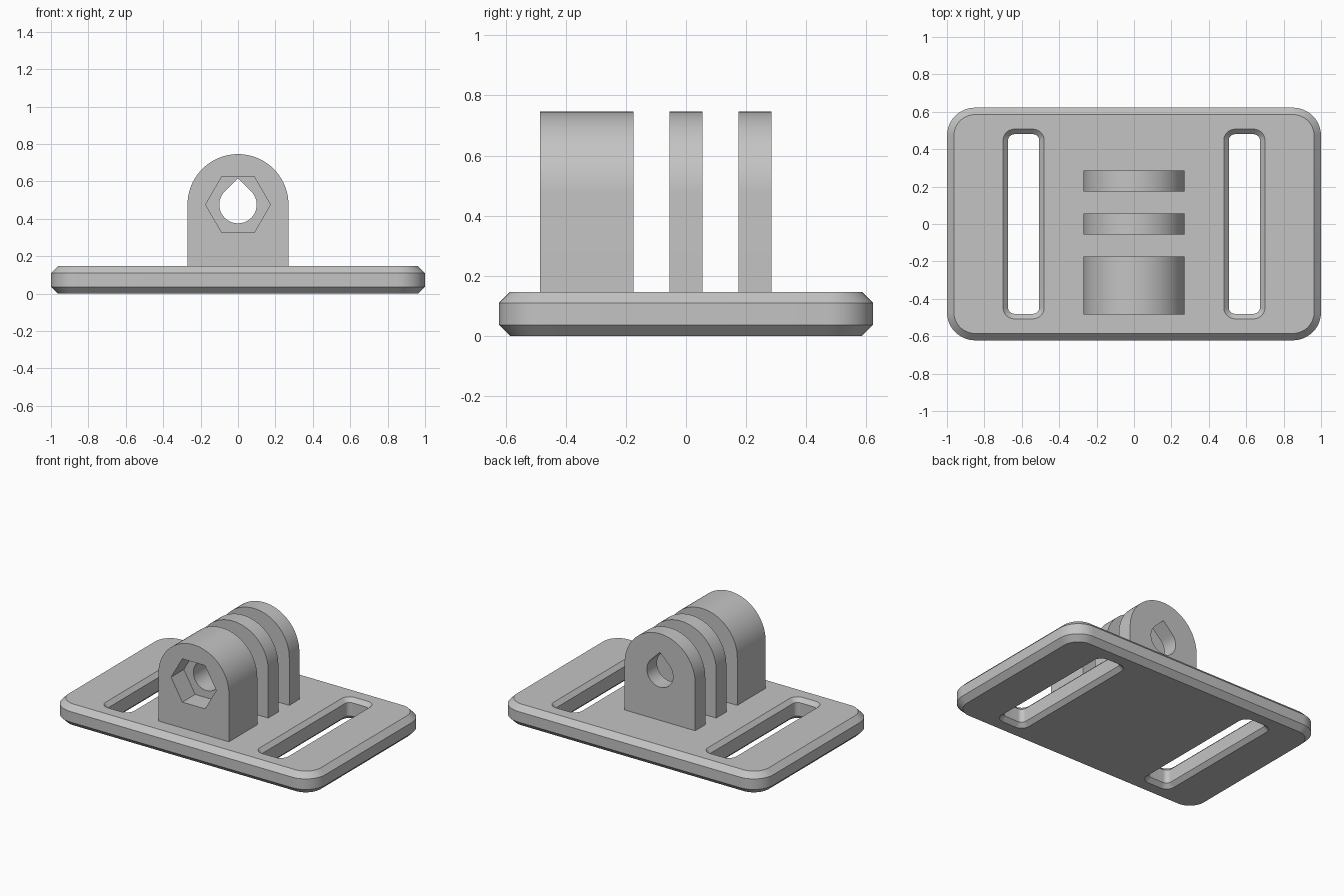
import bpy, bmesh
from math import sin, cos, pi, radians

cube = bpy.data.objects.get("Cube")
if cube:
    bpy.data.objects.remove(cube, do_unlink=True)

HALF_X, HALF_Y, HEIGHT = 1.0, 0.622, 0.147
CHAMFER, SLOT_CHAMFER = 0.037, 0.027
LUG_R, AXIS_Z, HOLE_R, NUT_R = 0.27, 0.476, 0.1, 0.173
NUT_DEPTH = 0.14

grey = bpy.data.materials.new("plain grey plastic")
grey.use_nodes = True
colour = (0.55, 0.55, 0.55, 1)
grey.diffuse_color = colour
grey.node_tree.nodes["Principled BSDF"].inputs["Base Color"].default_value = colour


def loft(name, rings):
    """Closed solid through equal-length rings of points."""
    bm = bmesh.new()
    loops = [[bm.verts.new(p) for p in ring] for ring in rings]
    n = len(loops[0])
    for a, b in zip(loops, loops[1:]):
        for i in range(n):
            j = (i + 1) % n
            bm.faces.new((a[i], a[j], b[j], b[i]))
    bm.faces.new(loops[0][::-1])
    bm.faces.new(loops[-1])
    bmesh.ops.recalc_face_normals(bm, faces=bm.faces)
    mesh = bpy.data.meshes.new(name)
    bm.to_mesh(mesh)
    bm.free()
    mesh.materials.append(grey)
    ob = bpy.data.objects.new(name, mesh)
    bpy.context.collection.objects.link(ob)
    return ob


def arc(cx, cy, r, start, end, steps):
    angles = [radians(start + (end - start) * i / steps) for i in range(steps + 1)]
    return [(cx + r * cos(a), cy + r * sin(a)) for a in angles]


def rounded(cx, hx, hy, r, z):
    """Rounded rectangle at height z."""
    pts = []
    for k, (sx, sy) in enumerate([(1, 1), (-1, 1), (-1, -1), (1, -1)]):
        pts += arc(cx + sx * (hx - r), sy * (hy - r), r, k * 90, k * 90 + 90, 12)
    return [(x, y, z) for x, y in pts]


def along_y(name, outline, y0, y1):
    return loft(name, [[(x, y, z) for x, z in outline] for y in (y0, y1)])


def cut(ob, cutter):
    mod = ob.modifiers.new("cut", 'BOOLEAN')
    mod.operation, mod.solver, mod.object = 'DIFFERENCE', 'EXACT', cutter
    cutter.hide_render = True
    bpy.context.view_layer.objects.active = ob
    bpy.ops.object.modifier_apply(modifier=mod.name)
    bpy.data.objects.remove(cutter, do_unlink=True)


# base plate with chamfered rims
levels = [(0, CHAMFER), (CHAMFER, 0), (HEIGHT - CHAMFER, 0), (HEIGHT, CHAMFER)]
plate = loft("base_plate", [rounded(0, HALF_X - d, HALF_Y - d, 0.15 - d, z)
                            for z, d in levels])

# strap slots, chamfered above and below
c = SLOT_CHAMFER
slot_levels = [(-0.05, 0), (0, 0), (c, c), (HEIGHT - c, c), (HEIGHT, 0), (HEIGHT + 0.05, 0)]
for side in (-1, 1):
    cut(plate, loft("slot_cutter", [rounded(side * 0.59, 0.11 - d, 0.507 - d, 0.06 - d, z)
                                    for z, d in slot_levels]))

# mounting lugs with a teardrop bolt hole
lug_outline = arc(0, AXIS_Z, LUG_R, 0, 180, 48) + [(-LUG_R, HEIGHT - 0.01), (LUG_R, HEIGHT - 0.01)]
teardrop = arc(0, AXIS_Z, HOLE_R, 135, 405, 42) + [(0, AXIS_Z + HOLE_R * 2 ** 0.5)]
lugs = []
for name, y0, y1 in [("front_lug", -0.485, -0.175),
                     ("middle_lug", -0.055, 0.055),
                     ("rear_lug", 0.175, 0.285)]:
    lug = along_y(name, lug_outline, y0, y1)
    cut(lug, along_y("hole_cutter", teardrop, y0 - 0.1, y1 + 0.1))
    lugs.append(lug)

# hexagonal nut recess in the front lug
hexagon = arc(0, AXIS_Z, NUT_R, 0, 300, 5)
cut(lugs[0], along_y("nut_cutter", hexagon, -0.6, -0.485 + NUT_DEPTH))

# smooth curved walls, sharp edges kept
bpy.ops.object.select_all(action='DESELECT')
for ob in [plate] + lugs:
    ob.select_set(True)
bpy.context.view_layer.objects.active = plate
bpy.ops.object.shade_smooth_by_angle(angle=radians(30))
